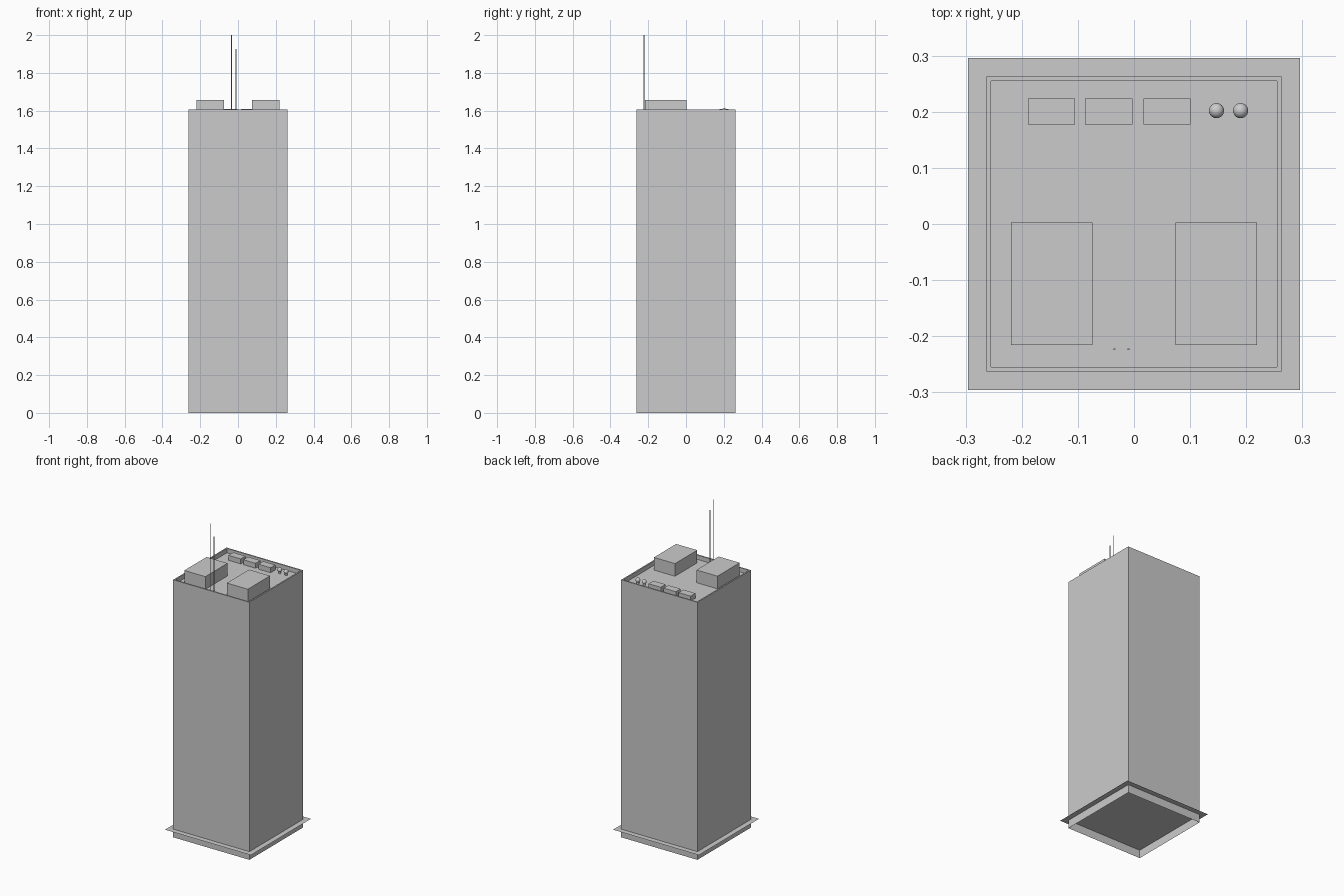
import bpy, bmesh

if "Cube" in bpy.data.objects:
    bpy.data.objects.remove(bpy.data.objects["Cube"])

ROOF = 1.578


def box(name, x0, x1, y0, y1, z0, z1):
    bpy.ops.mesh.primitive_cube_add(size=1, location=((x0 + x1) / 2, (y0 + y1) / 2, (z0 + z1) / 2))
    ob = bpy.context.object
    ob.name = name
    ob.scale = (x1 - x0, y1 - y0, z1 - z0)
    bpy.ops.object.transform_apply(location=False, rotation=False, scale=True)
    return ob


def rod(name, x, y, r, z0, z1, sides):
    bpy.ops.mesh.primitive_cylinder_add(vertices=sides, radius=r, depth=z1 - z0,
                                        location=(x, y, (z0 + z1) / 2))
    ob = bpy.context.object
    ob.name = name
    return ob


# Tower: open underneath, top inset and sunk to leave a parapet
tower = box("tower", -0.263, 0.263, -0.263, 0.263, 0, 1.605)
bm = bmesh.new()
bm.from_mesh(tower.data)
bm.normal_update()
bottom = [f for f in bm.faces if f.normal.z < -0.5]
bmesh.ops.delete(bm, geom=bottom, context='FACES_ONLY')
roof = next(f for f in bm.faces if f.normal.z > 0.5)
bmesh.ops.inset_region(bm, faces=[roof], thickness=0.012)
# Straight parapet walls down to the roof
sunk = bmesh.ops.extrude_discrete_faces(bm, faces=[roof])["faces"]
bmesh.ops.translate(bm, verts=sunk[0].verts[:], vec=(0, 0, ROOF - 1.605))
bm.to_mesh(tower.data)
bm.free()

# Thin canopy plate running through the base
bpy.ops.mesh.primitive_plane_add(size=0.592, location=(0, 0, 0.051))
bpy.context.object.name = "base_canopy"

# Large rooftop plant housings
for side, x0, x1 in (("left", -0.219, -0.074), ("right", 0.074, 0.219)):
    box("plant_housing_" + side, x0, x1, -0.216, 0.003, ROOF, 1.657)

# Row of low ventilation boxes
for i, x in enumerate((-0.147, -0.045, 0.059)):
    box(f"vent_box_{i + 1}", x - 0.042, x + 0.042, 0.177, 0.224, ROOF, 1.609)

# Domed vent pipes
for i, x in enumerate((0.147, 0.19)):
    rod(f"vent_pipe_{i + 1}", x, 0.202, 0.008, ROOF, 1.6, 16)
    bpy.ops.object.shade_smooth_by_angle()
    bpy.ops.mesh.primitive_uv_sphere_add(segments=24, ring_count=12, radius=0.0135,
                                         location=(x, 0.202, 1.6))
    bpy.context.object.name = f"vent_cap_{i + 1}"
    bpy.ops.object.shade_smooth()

# Antenna masts
for i, (x, top) in enumerate(((-0.035, 2.0), (-0.01, 1.927))):
    rod(f"antenna_{i + 1}", x, -0.223, 0.002, ROOF, top, 8)
